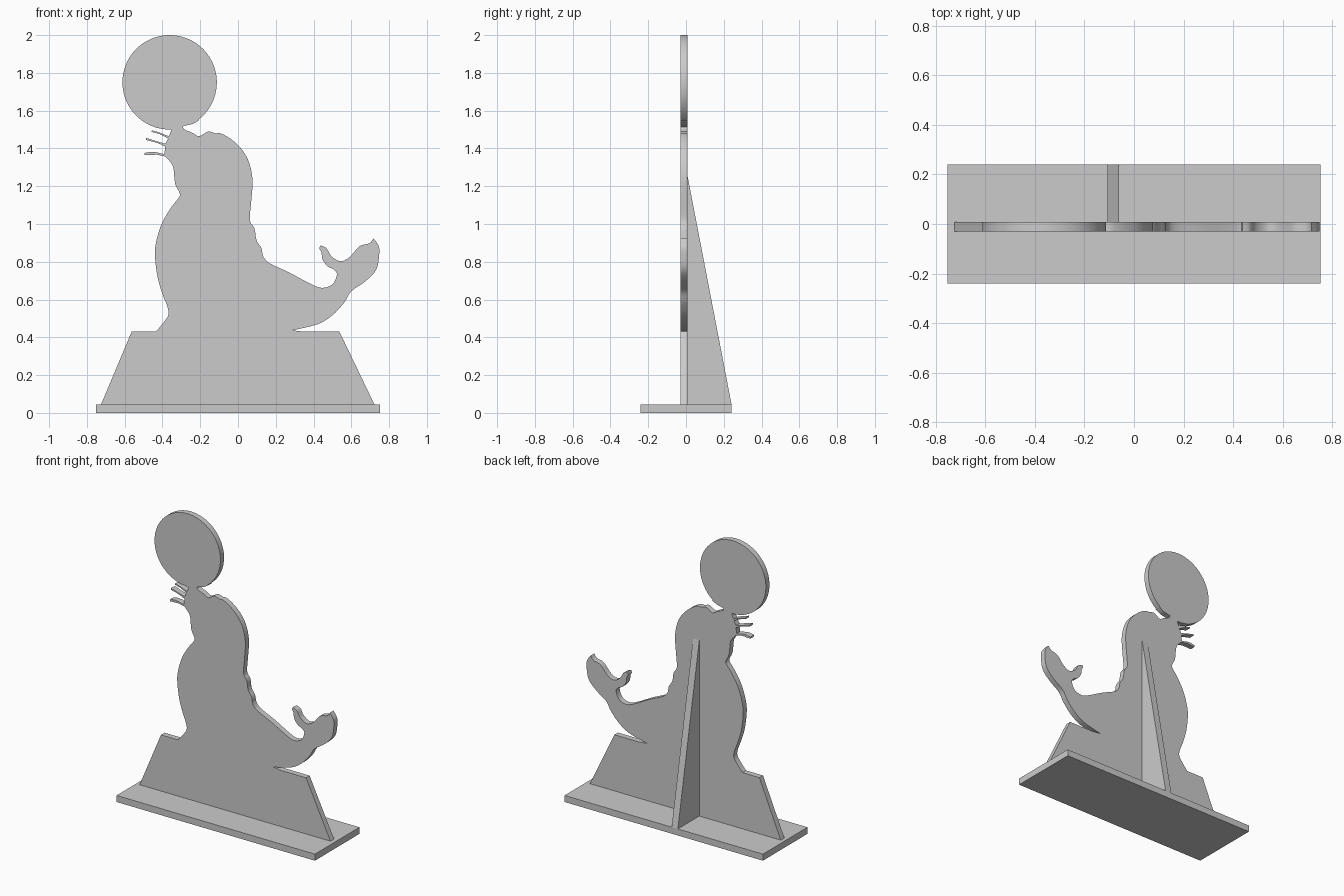
import bpy, bmesh, math
from mathutils import Vector


def smooth(pts, n=4):
    """Catmull-Rom curve through the points (ends stay sharp)."""
    p = [Vector(q) for q in pts]
    if len(p) < 3:
        return p
    p = [2 * p[0] - p[1]] + p + [2 * p[-1] - p[-2]]
    out = []
    for a, b, c, d in zip(p, p[1:], p[2:], p[3:]):
        for i in range(n):
            t = i / n
            out.append(0.5 * (2 * b + (c - a) * t + (2 * a - 5 * b + 4 * c - d) * t * t
                              + (3 * b - a - 3 * c + d) * t ** 3))
    return out + [p[-2]]


def extrude(name, pts, offset):
    """Closed prism from a 3D outline and an extrusion vector."""
    bm = bmesh.new()
    face = bm.faces.new([bm.verts.new(p) for p in pts])
    ext = bmesh.ops.extrude_face_region(bm, geom=[face], use_keep_orig=True)
    verts = [v for v in ext["geom"] if isinstance(v, bmesh.types.BMVert)]
    bmesh.ops.translate(bm, verts=verts, vec=offset)
    bmesh.ops.recalc_face_normals(bm, faces=bm.faces)
    bmesh.ops.triangulate(bm, faces=[f for f in bm.faces if len(f.verts) > 4])
    me = bpy.data.meshes.new(name)
    bm.to_mesh(me)
    bm.free()
    ob = bpy.data.objects.new(name, me)
    bpy.context.collection.objects.link(ob)
    return ob


BACK, FRONT, FLOOR = 0.009, -0.03, 0.045

# Silhouette strokes, clockwise from the lower left of the pedestal
pedestal_left = [(-0.725, FLOOR), (-0.563, 0.43)]
chest = [(-0.435, 0.43), (-0.405, 0.465), (-0.37, 0.515), (-0.373, 0.56), (-0.40, 0.63),
         (-0.426, 0.72), (-0.44, 0.84), (-0.43, 0.92), (-0.40, 1.01), (-0.352, 1.09),
         (-0.31, 1.145), (-0.312, 1.17), (-0.333, 1.215), (-0.341, 1.29),
         (-0.352, 1.32), (-0.384, 1.357)]
whiskers = [
    [(-0.43, 1.367), (-0.495, 1.364)], [(-0.495, 1.376), (-0.45, 1.382), (-0.39, 1.37)],
    [(-0.385, 1.41), (-0.43, 1.43), (-0.488, 1.445)], [(-0.487, 1.456), (-0.43, 1.438), (-0.385, 1.425)],
    [(-0.37, 1.452), (-0.41, 1.474), (-0.458, 1.488)], [(-0.455, 1.496), (-0.41, 1.482), (-0.368, 1.465)],
]
ball = [(-0.362 + 0.25 * math.cos(math.radians(a)), 1.75 + 0.25 * math.sin(math.radians(a)))
        for a in range(272, -53, -6)]
nose = [(-0.205, 1.55), (-0.24, 1.53), (-0.29, 1.517), (-0.28, 1.498), (-0.246, 1.485),
        (-0.21, 1.465), (-0.183, 1.476), (-0.156, 1.49), (-0.12, 1.48)]
back = [(-0.12, 1.48), (-0.087, 1.478), (-0.03, 1.444), (0.024, 1.39), (0.06, 1.322),
        (0.077, 1.232), (0.071, 1.13), (0.063, 1.02), (0.087, 0.977), (0.098, 0.914),
        (0.124, 0.872), (0.133, 0.83), (0.167, 0.792), (0.27, 0.744), (0.378, 0.686),
        (0.442, 0.662), (0.5, 0.68), (0.524, 0.734), (0.505, 0.76), (0.474, 0.776),
        (0.447, 0.813), (0.442, 0.85), (0.431, 0.87), (0.437, 0.887)]
flukes = [(0.437, 0.887), (0.468, 0.872), (0.495, 0.829), (0.542, 0.803), (0.59, 0.824),
          (0.643, 0.882), (0.696, 0.898), (0.717, 0.924)]
tail = [(0.717, 0.924), (0.743, 0.887), (0.748, 0.845), (0.733, 0.76), (0.675, 0.697),
        (0.6, 0.644), (0.563, 0.585), (0.5, 0.517), (0.42, 0.469), (0.288, 0.437)]
pedestal_right = [(0.352, 0.43), (0.537, 0.43), (0.722, FLOOR)]

strokes = [pedestal_left, smooth(chest)] + [smooth(w, 3) for w in whiskers]
strokes += [[(-0.36, 1.477)], ball] + [smooth(s) for s in (nose, back, flukes, tail)]
strokes += [pedestal_right]
outline = []
for stroke in strokes:
    for q in stroke:
        q = Vector(q)
        if not outline or (q - outline[-1]).length > 0.002:
            outline.append(q)

# Flat cut-out panel
panel = extrude("seal_and_ball_panel", [(q.x, FRONT, q.y) for q in outline], (0, BACK - FRONT, 0))
bpy.context.view_layer.objects.active = panel
panel.select_set(True)
bpy.ops.object.shade_smooth_by_angle(angle=math.radians(30))

# Base plate
extrude("base_plate", [(-0.752, -0.241, 0), (0.752, -0.241, 0), (0.752, 0.241, 0), (-0.752, 0.241, 0)],
        (0, 0, FLOOR))

# Triangular rear support
extrude("rear_brace", [(-0.107, BACK, FLOOR), (-0.107, 0.241, FLOOR), (-0.107, BACK, 1.25)],
        (0.047, 0, 0))
